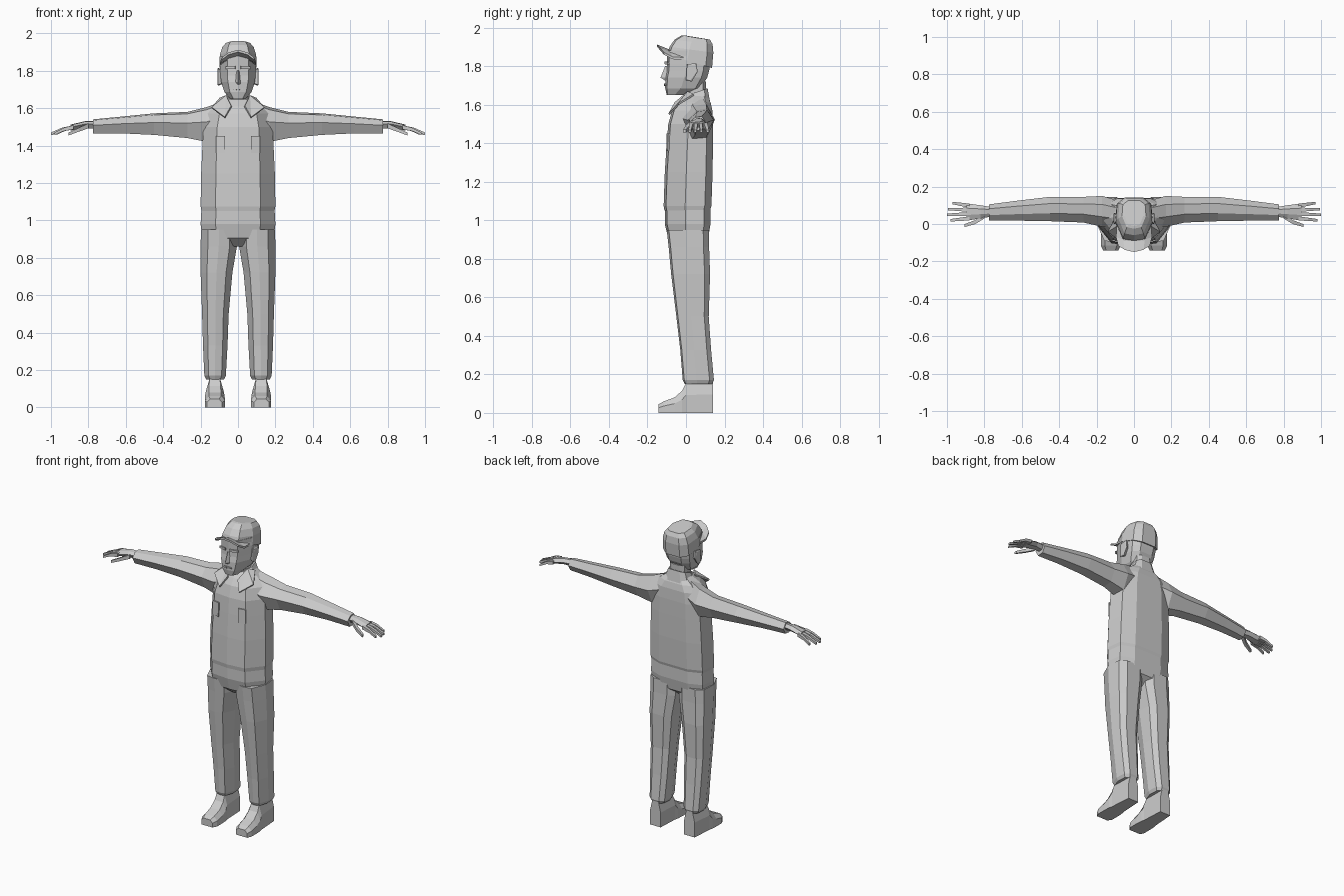
import bpy, bmesh

cube = bpy.data.objects.get("Cube")
if cube:
    bpy.data.objects.remove(cube, do_unlink=True)

grey = bpy.data.materials.new("light_grey")
grey.use_nodes = True
GREY = (0.6, 0.6, 0.6, 1)
grey.diffuse_color = GREY
grey.node_tree.nodes["Principled BSDF"].inputs["Base Color"].default_value = GREY


def finish(name, bm, mirror=False, thick=0):
    bmesh.ops.recalc_face_normals(bm, faces=bm.faces)
    me = bpy.data.meshes.new(name)
    bm.to_mesh(me)
    bm.free()
    me.materials.append(grey)
    ob = bpy.data.objects.new(name, me)
    bpy.context.collection.objects.link(ob)
    if thick:
        mod = ob.modifiers.new("thickness", "SOLIDIFY")
        mod.thickness, mod.offset = thick, 0
    if mirror:
        ob.modifiers.new("mirror", "MIRROR")
    return ob


def loft(name, rings, mirror=False):
    """Skin a list of equal-sized rings and close both ends."""
    bm = bmesh.new()
    rows = [[bm.verts.new(p) for p in r] for r in rings]
    for a, b in zip(rows, rows[1:]):
        for i in range(len(a)):
            j = (i + 1) % len(a)
            bm.faces.new((a[i], a[j], b[j], b[i]))
    bm.faces.new(rows[0])
    bm.faces.new(rows[-1])
    return finish(name, bm, mirror)


def plate(name, points, thick):
    bm = bmesh.new()
    bm.faces.new([bm.verts.new(p) for p in points])
    bmesh.ops.triangulate(bm, faces=bm.faces)
    return finish(name, bm, True, thick)


# Ten-sided body section, as fractions of half width and half depth
HALF = [(0, -1), (.6, -.9), (1, -.1), (.93, .72), (.5, 1)]
BODY = HALF + [(0, 1)] + [(-x, y) for x, y in HALF[:0:-1]]


def level(z, x0, x1, yf, yb, tilt=0):
    """Horizontal section; tilt raises the front and lowers the back."""
    return [((x0 + x1) / 2 + fx * (x1 - x0) / 2,
             (yf + yb) / 2 + fy * (yb - yf) / 2, z - tilt * fy) for fx, fy in BODY]


def stack(name, rows, mirror=False):
    return loft(name, [level(*r) for r in rows], mirror)


def centred(name, rows):
    return stack(name, [(r[0], -r[1], *r[1:]) for r in rows])


# Six-sided section across an arm
HEX = [(-1, .15), (-.35, .85), (.45, 1), (1, .1), (.5, -.9), (-.45, -1)]


def across(x, yf, yb, zb, zt):
    return [(x, (yf + yb) / 2 + fy * (yb - yf) / 2,
             (zb + zt) / 2 + fz * (zt - zb) / 2) for fy, fz in HEX]


# Jacket and hips
centred("jacket", [
    (1.05, .195, -.112, .125), (1.075, .2, -.116, .132), (1.25, .197, -.11, .138),
    (1.40, .19, -.1, .14), (1.5, .185, -.092, .14), (1.57, .165, -.072, .137),
    (1.61, .125, -.045, .128), (1.645, .075, -.01, .11)])
centred("hips", [
    (.86, .03, -.04, .06), (.905, .19, -.092, .115),
    (.98, .2, -.11, .127), (1.08, .194, -.11, .127)])

# Trouser legs
stack("trouser_leg", [
    (.95, .005, .198, -.1, .12), (.86, .006, .2, -.09, .12), (.72, .03, .2, -.077, .125),
    (.5, .05, .192, -.05, .118), (.33, .056, .187, -.03, .13),
    (.17, .065, .18, -.017, .145), (.15, .075, .17, -.007, .135)], True)


# Shoes
def shoe_section(y, x0, x1, top):
    inset = (x1 - x0) * .2
    return [(x0, y, 0), (x1, y, 0), (x1, y, top * .6), (x1 - inset, y, top),
            (x0 + inset, y, top), (x0, y, top * .6)]


loft("shoe", [shoe_section(*r) for r in [
    (.14, .085, .16, .16), (.0, .078, .17, .155), (-.02, .073, .175, .115),
    (-.06, .07, .177, .08), (-.115, .07, .177, .06), (-.142, .085, .165, .045)]], True)

# Sleeves
loft("sleeve", [across(*r) for r in [
    (.1, -.02, .13, 1.43, 1.63), (.17, -.015, .15, 1.42, 1.605),
    (.27, .008, .145, 1.44, 1.58), (.45, .015, .145, 1.457, 1.572),
    (.62, .018, .125, 1.465, 1.555), (.775, .02, .105, 1.465, 1.54)]], True)

# Hands
loft("palm", [across(*r) for r in [
    (.76, .04, .09, 1.49, 1.532), (.82, .03, .1, 1.492, 1.53),
    (.895, .018, .11, 1.48, 1.512)]], True)


def finger(name, path, r):
    rings = []
    for i, (x, y, z) in enumerate(path):
        s = r * (1 - .2 * i)
        rings.append([(x, y - s, z - s), (x, y + s, z - s),
                      (x, y + s, z + s), (x, y - s, z + s)])
    loft(name, rings, True)


for name, y, tip, end in [("index_finger", .03, .02, .98), ("middle_finger", .053, .049, 1),
                          ("ring_finger", .076, .08, .995), ("little_finger", .098, .112, .97)]:
    finger(name, [(.88, y, 1.497), ((.88 + end) / 2, (y + tip) / 2, 1.487),
                  (end, tip, 1.463)], .011)
finger("thumb", [(.8, .042, 1.505), (.85, .01, 1.485), (.905, -.008, 1.462)], .013)

# Collar
stack("collar_stand", [(1.60, -.09, .09, -.04, .125, -.015),
                       (1.665, -.065, .065, -.005, .112, -.02)])
plate("collar_flap", [(.035, -.055, 1.61), (.07, -.088, 1.55), (.14, -.04, 1.602),
                      (.095, .04, 1.652), (.062, .01, 1.665)], .01)

# Chest pockets
plate("chest_pocket", [(.07, -.099, 1.36), (.118, -.091, 1.36),
                       (.118, -.088, 1.45), (.07, -.096, 1.45)], .008)

# Neck and head
centred("neck", [(1.58, .058, -.005, .1), (1.72, .055, -.01, .105)])
centred("head", [
    (1.65, .04, -.1, -.01), (1.685, .072, -.108, .075), (1.74, .09, -.107, .11),
    (1.775, .094, -.1, .12), (1.81, .096, -.098, .125), (1.88, .095, -.1, .125)])
loft("nose", [[(-w, -.09, z), (w, -.09, z), (0, tip, z)] for z, w, tip in
              [(1.725, .02, -.108), (1.74, .02, -.132), (1.80, .01, -.108)]])
plate("brow", [(.015, -.108, 1.81), (.065, -.092, 1.808),
               (.065, -.092, 1.822), (.015, -.108, 1.824)], .009)
plate("lips", [(0, -.111, 1.698), (.028, -.106, 1.699),
               (.025, -.106, 1.706), (0, -.111, 1.71)], .008)

# Ears
loft("ear", [[(x, .0 + g, 1.725 + g), (x, .03 - g, 1.72 + g), (x, .06 - g, 1.77),
              (x, .055 - g, 1.815 - g), (x, .005 + g, 1.81 - g)]
             for x, g in [(.085, .008), (.106, 0), (.11, .006)]], True)

# Cap crown and peak
stack("cap_crown", [
    (1.825, -.1, .1, -.098, .135, .035), (1.885, -.097, .097, -.085, .142, .015),
    (1.925, -.084, .084, -.06, .138, .012), (1.948, -.064, .064, -.025, .125, .01),
    (1.95, -.05, .05, -.01, .11, .01)])

STEPS = [-1, -.6, 0, .6, 1]


def peak_section(y, width, z, bow):
    def side(drop):
        return [(f * width, y + bow * f * f, z - .04 * f * f - drop) for f in STEPS]
    return side(0) + side(.012)[::-1]


loft("cap_peak", [peak_section(*r) for r in [
    (-.04, .092, 1.885, .03), (-.09, .096, 1.888, .02), (-.15, .085, 1.912, .035)]])
